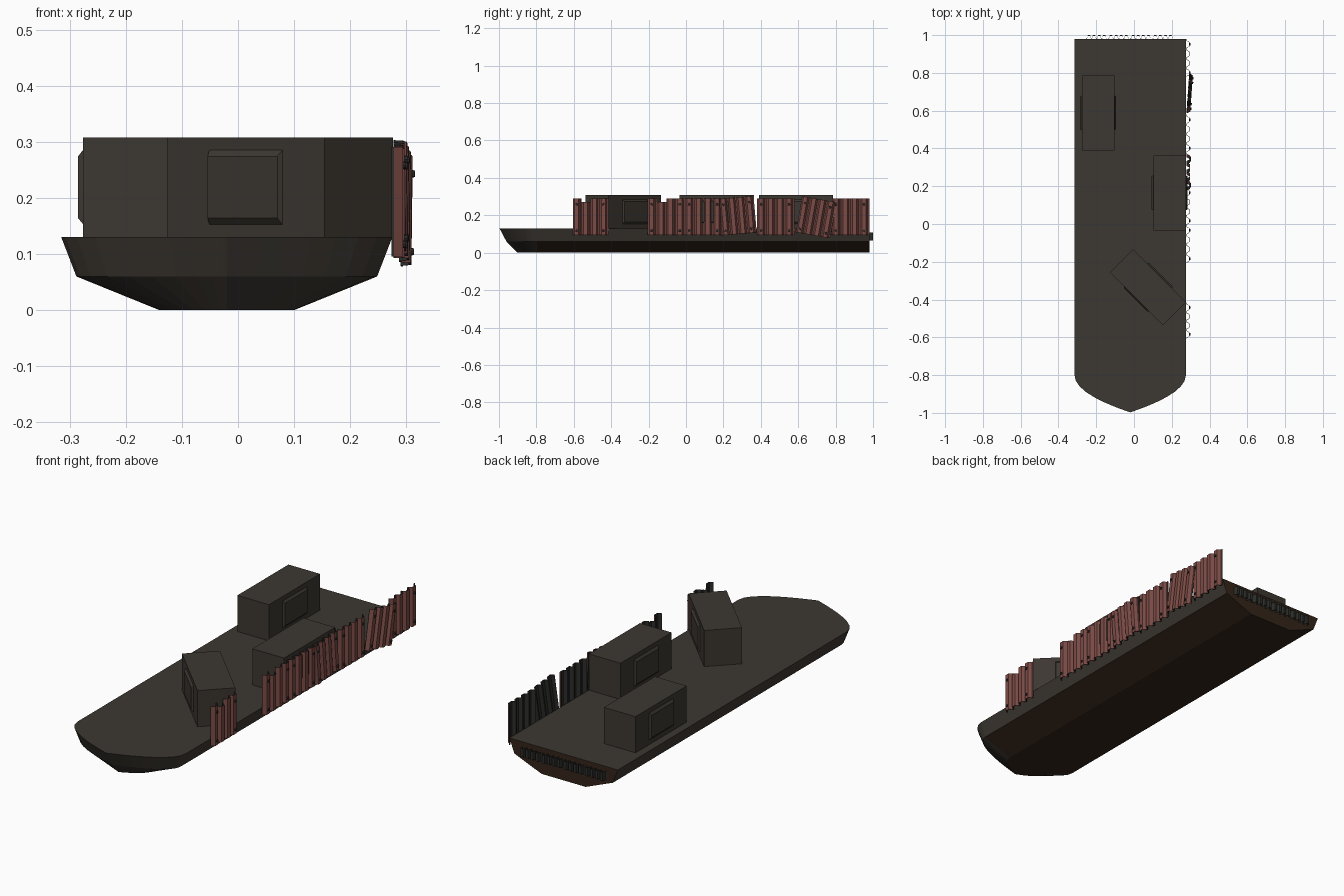
import bpy, bmesh, math
from mathutils import Matrix, Vector

if "Cube" in bpy.data.objects:
    bpy.data.objects.remove(bpy.data.objects["Cube"])


def mat(name, rgb):
    m = bpy.data.materials.new(name)
    m.diffuse_color = (*rgb, 1)
    m.use_nodes = True
    m.node_tree.nodes["Principled BSDF"].inputs["Base Color"].default_value = m.diffuse_color
    return m


GREY = mat("hull grey", (0.046, 0.039, 0.031))
BROWN = mat("dark rust brown", (0.034, 0.018, 0.010))
RED = mat("rusty red", (0.20, 0.072, 0.062))
DARK = mat("sheet back dark", (0.026, 0.028, 0.024))


def finish(bm, name, mats, rule=None):
    bmesh.ops.recalc_face_normals(bm, faces=bm.faces)
    bm.normal_update()
    if rule:
        for f in bm.faces:
            f.material_index = rule(f)
    me = bpy.data.meshes.new(name)
    bm.to_mesh(me)
    bm.free()
    for m in mats:
        me.materials.append(m)
    ob = bpy.data.objects.new(name, me)
    bpy.context.collection.objects.link(ob)
    return ob


def skin(bm, rings):
    """Bridge closed rings of points and cap both ends."""
    vs = [[bm.verts.new(p) for p in r] for r in rings]
    n = len(vs[0])
    for a, b in zip(vs, vs[1:]):
        for i in range(n):
            j = (i + 1) % n
            bm.faces.new((a[i], a[j], b[j], b[i]))
    bm.faces.new(vs[0])
    bm.faces.new(vs[-1])


# Hull: three stacked outlines with a pointed, rounded bow
CX, STERN, SHOULDER, SEG = -0.02, 0.98, -0.80, 10


def outline(z, half, tip):
    side = [(half, STERN)]
    for i in range(SEG):
        t = math.sin(i / SEG * math.pi / 2)
        side.append((half * (1 - t ** 2), SHOULDER + (tip - SHOULDER) * t))
    pts = side + [(0, tip)] + [(-x, y) for x, y in reversed(side)]
    return [(CX + x, y, z) for x, y in pts]


bm = bmesh.new()
skin(bm, [outline(0, 0.12, -0.90), outline(0.06, 0.268, -0.96), outline(0.13, 0.295, -0.997)])


def hull_colour(f):
    below = f.normal.z < -0.5 and f.calc_center_median().y > SHOULDER
    return 1 if below or f.normal.y > 0.9 or f.normal.z < -0.95 else 0


finish(bm, "hull", [GREY, BROWN], hull_colour)


# Cargo boxes with a bevelled panel on each long side
def cargo_box(name, x, y, angle):
    w, l, z0, z1 = 0.172, 0.397, 0.13, 0.308
    bm = bmesh.new()
    bmesh.ops.create_cube(bm, size=1, matrix=Matrix.Translation((0, 0, (z0 + z1) / 2))
                          @ Matrix.Diagonal((w, l, z1 - z0, 1)))
    for s in (-1, 1):
        def rect(off, hy, a, b):
            return [(s * (w / 2 + off), yy, zz) for yy, zz in
                    ((-hy, a), (hy, a), (hy, b), (-hy, b))]
        skin(bm, [rect(-0.004, 0.094, 0.148, 0.291), rect(0.009, 0.088, 0.164, 0.274)])
    ob = finish(bm, name, [GREY])
    ob.location = (x, y, 0)
    ob.rotation_euler.z = math.radians(angle)


cargo_box("cargo_box_aft", -0.19, 0.588, 0)
cargo_box("cargo_box_middle", 0.188, 0.165, 0)
cargo_box("cargo_box_front", 0.075, -0.335, 45)


# Corrugated sheets, red outside and dark inside
def corrugated(name, place, length, height, folds, depth, mats, rivets=True, cut=()):
    bm = bmesh.new()
    p, th = length / folds, 0.004
    for k in range(folds):
        y0 = -length / 2 + k * p
        prof = [(-depth, y0), (depth, y0 + 0.2 * p), (depth, y0 + 0.65 * p),
                (-depth, y0 + 0.85 * p), (-depth, y0 + p)]
        loop = prof + [(x - th, y) for x, y in reversed(prof)]
        top = height / 2 - (0.02 if k in cut else 0)
        skin(bm, [[(x, y, z) for x, y in loop] for z in (-height / 2, top)])
    if rivets:
        for k in (0, folds - 1):
            for z in (-height / 2 + 0.022, height / 2 - 0.032):
                y = -length / 2 + (k + 0.43) * p
                bmesh.ops.create_cone(bm, cap_ends=True, segments=8, radius1=0.007,
                                      radius2=0.006, depth=0.006,
                                      matrix=Matrix.Translation((depth + 0.002, y, z))
                                      @ Matrix.Rotation(math.pi / 2, 4, 'Y'))

    def side(f):
        rivet = f.calc_center_median().x > depth + 0.0005 and f.calc_area() < 0.0003
        return 1 if rivet or f.normal.x < 0.2 else 0
    ob = finish(bm, name, mats, side)
    ob.matrix_world = place


# (y start, y end, centre z, lean, yaw, x, folds, shortened folds)
sheets = [
    (-0.605, -0.415, 0.193, 0, 0, 0.286, 4, (1,)),
    (-0.205, -0.005, 0.193, 0, 0, 0.286, 4, (1,)),
    (-0.005, 0.195, 0.193, 0, 0, 0.286, 4, ()),
    (0.185, 0.370, 0.198, 5, 0, 0.289, 4, ()),
    (0.380, 0.580, 0.193, 0, 0, 0.286, 4, ()),
    (0.602, 0.788, 0.190, -10, -4, 0.297, 4, ()),
    (0.780, 0.980, 0.193, 0, 0, 0.286, 4, ()),
]
for i, (a, b, z, lean, yaw, x, folds, cut) in enumerate(sheets):
    place = (Matrix.Translation((x, (a + b) / 2, z))
             @ Matrix.Rotation(math.radians(yaw), 4, 'Z')
             @ Matrix.Rotation(math.radians(lean), 4, 'X'))
    corrugated(f"side_sheet_{i + 1}", place, b - a, 0.195, folds, 0.008, [RED, DARK], True, cut)

# Small corrugated strips across the stern
for i in range(4):
    place = (Matrix.Translation((-0.20 + i * 0.117, 0.991, 0.086))
             @ Matrix.Rotation(math.pi / 2, 4, 'Z'))
    corrugated(f"stern_strip_{i + 1}", place, 0.108, 0.042, 4, 0.009, [DARK, DARK], False)
